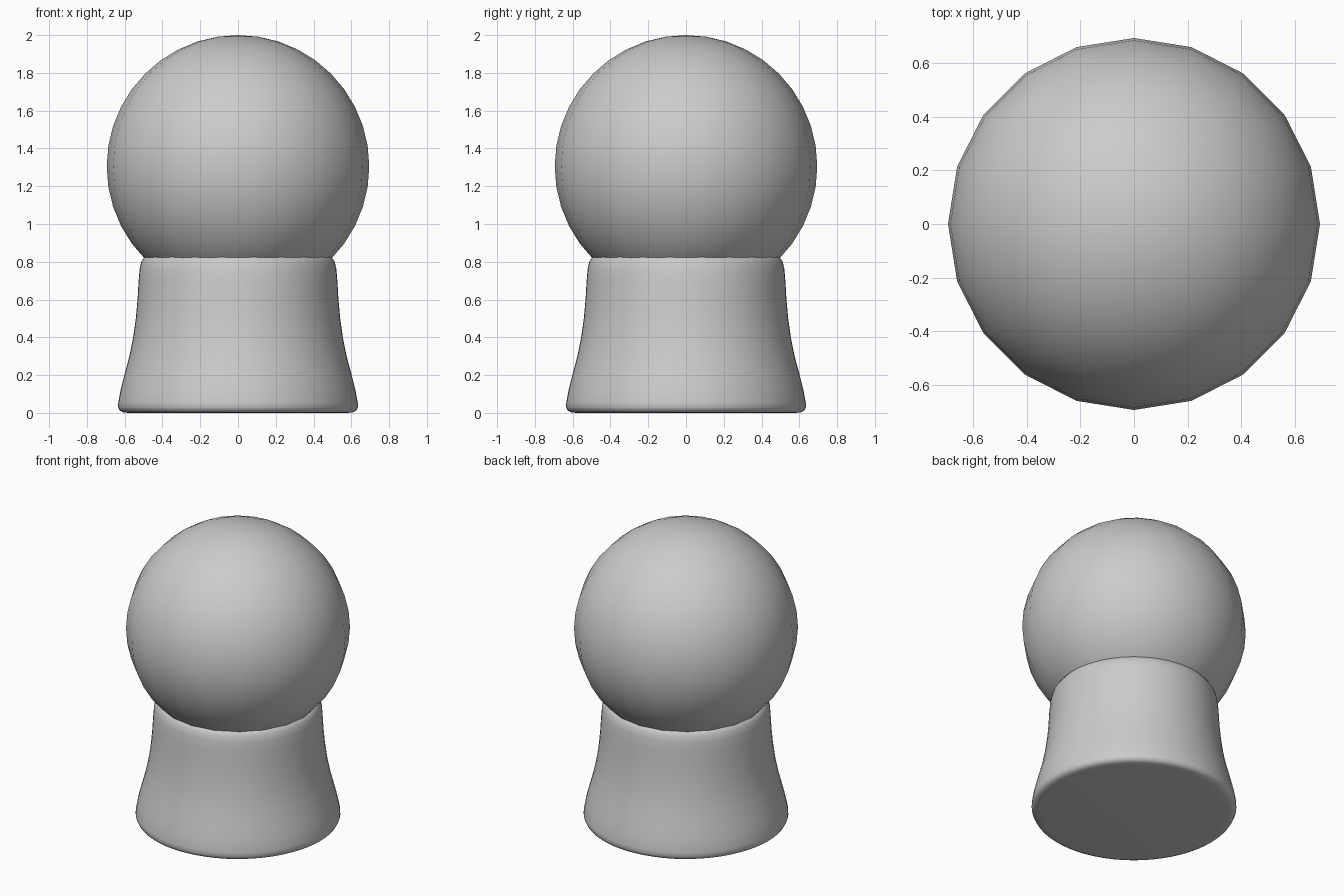
import bpy, bmesh, math

if "Cube" in bpy.data.objects:
    bpy.data.objects.remove(bpy.data.objects["Cube"])


def finish(name, bm):
    mesh = bpy.data.meshes.new(name)
    bm.to_mesh(mesh)
    bm.free()
    obj = bpy.data.objects.new(name, mesh)
    bpy.context.collection.objects.link(obj)
    for poly in mesh.polygons:
        poly.use_smooth = True
    return obj


def lathe(name, profile, sides):
    """Revolve (radius, z) points around z, capping both ends."""
    bm = bmesh.new()
    rings = []
    for r, z in profile:
        rings.append([bm.verts.new((r * math.cos(math.tau * i / sides),
                                    r * math.sin(math.tau * i / sides), z))
                      for i in range(sides)])
    for lo, hi in zip(rings, rings[1:]):
        for i in range(sides):
            j = (i + 1) % sides
            bm.faces.new((lo[i], lo[j], hi[j], hi[i]))
    bm.faces.new(rings[0][::-1])
    bm.faces.new(rings[-1])
    return finish(name, bm)


# Flared pedestal with rounded foot and rounded shoulder
lathe("flared_base", [
    (0.58, 0.0), (0.608, 0.003), (0.626, 0.012), (0.635, 0.03), (0.634, 0.055),
    (0.622, 0.12), (0.602, 0.2), (0.575, 0.3), (0.555, 0.4), (0.541, 0.5),
    (0.532, 0.6), (0.526, 0.7), (0.521, 0.76), (0.512, 0.8), (0.497, 0.823),
    (0.47, 0.835), (0.42, 0.84)], 64)

# Ball resting in the pedestal, 20 sided
bm = bmesh.new()
bmesh.ops.create_uvsphere(bm, u_segments=20, v_segments=20, radius=0.695)
ball = finish("ball", bm)
ball.location.z = 1.305
